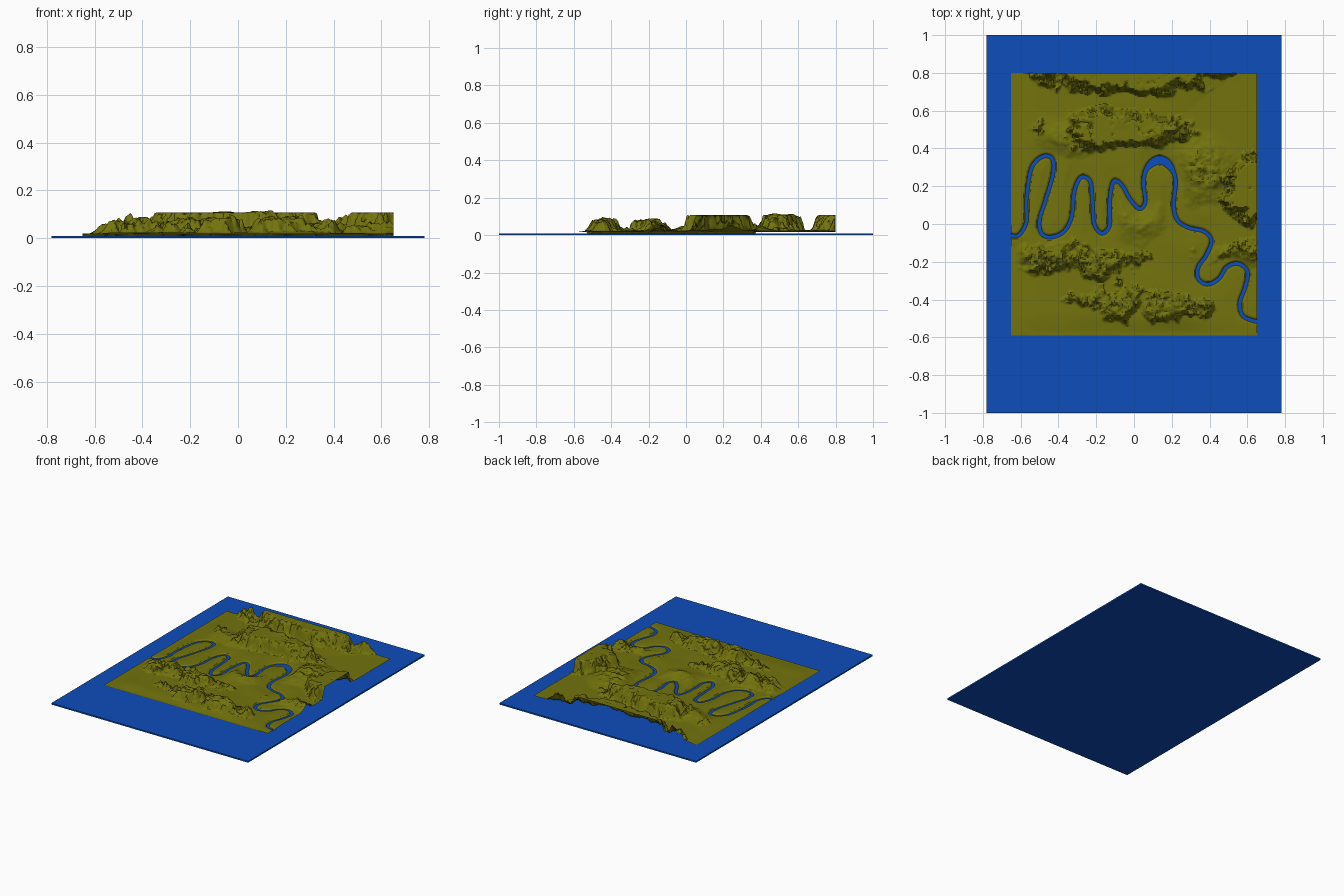
import bpy, bmesh, math
from mathutils import Vector, noise, kdtree

cube = bpy.data.objects.get("Cube")
if cube:
    bpy.data.objects.remove(cube, do_unlink=True)


def make_material(name, colour):
    mat = bpy.data.materials.new(name)
    mat.use_nodes = True
    mat.diffuse_color = colour
    mat.node_tree.nodes["Principled BSDF"].inputs["Base Color"].default_value = colour
    return mat


def add_object(name, bm, mat):
    mesh = bpy.data.meshes.new(name)
    bm.to_mesh(mesh)
    bm.free()
    mesh.materials.append(mat)
    obj = bpy.data.objects.new(name, mesh)
    bpy.context.collection.objects.link(obj)
    return obj


def smoothstep(low, high, value):
    t = min(max((value - low) / (high - low), 0), 1)
    return t * t * (3 - 2 * t)


def rough(x, y, scale, octaves=4):
    return noise.fractal(Vector((x * scale, y * scale, 3)), 0.8, 2.1, octaves)


def spline(points, steps=14):
    """Smooth curve through the points."""
    pts = [points[0]] + points + [points[-1]]
    for a, b, c, d in zip(pts, pts[1:], pts[2:], pts[3:]):
        for i in range(steps):
            t = i / steps
            yield 0.5 * (2 * b + (c - a) * t + (2 * a - 5 * b + 4 * c - d) * t * t
                         + (3 * b - a - 3 * c + d) * t ** 3)
    yield points[-1]


# River course, in hundredths of a unit, from the west edge to the east edge
COURSE = [
    (-66, -6), (-61, -6), (-57, 1), (-57, 12), (-55, 27), (-52, 33), (-47, 36), (-43, 34),
    (-43, 26), (-47, 12), (-50, 2), (-49, -5), (-44, -7), (-37, -4), (-33, 4), (-32, 15),
    (-30, 22), (-27, 25), (-23, 22), (-22, 12), (-21, 0), (-17, -5), (-13, -1), (-13, 9),
    (-12, 19), (-10, 23), (-6, 20), (-2, 13), (3, 8), (6, 12), (5, 22), (7, 30),
    (13, 34), (19, 31), (22, 23), (21, 10), (23, 2), (29, -2), (37, -4), (41, -9),
    (38, -17), (34, -23), (34, -29), (39, -32), (45, -29), (49, -23), (55, -21),
    (60, -25), (59, -33), (56, -42), (58, -49), (66, -52)]
river = list(spline([Vector((x, y, 0)) / 100 for x, y in COURSE]))
tree = kdtree.KDTree(len(river))
for i, p in enumerate(river):
    tree.insert(p, i)
tree.balance()

# Hills: centre x, y, radius x, y, height, slope width, raggedness
HILLS = [
    (-.06, .50, .30, .09, .090, .035, .05),   # central mesa
    (-.02, .84, .46, .13, .090, .035, .05),   # back ridge
    (.66, .18, .19, .14, .092, .040, .07),    # east mesa
    (.62, -.15, .16, .04, .055, .030, .05),   # east spur
    (-.42, -.17, .16, .06, .062, .035, .06),  # southwest ridge
    (-.20, -.21, .13, .05, .055, .030, .06),
    (-.06, -.41, .14, .06, .060, .035, .06),  # south ridge
    (.18, -.44, .15, .06, .060, .035, .06),
    (.00, .03, .14, .08, .030, .080, .03),    # low ground between the bends
    (.36, .28, .13, .14, .035, .080, .03),
    (-.36, .46, .10, .07, .030, .070, .03),
]


def height(x, y):
    ground = 0.022 + 0.010 * rough(x, y, 3, 2)
    warp = rough(x, y, 9)
    for cx, cy, rx, ry, top, soft, ragged in HILLS:
        reach = math.hypot((x - cx) / rx, (y - cy) / ry)
        inside = (1 - reach) * min(rx, ry) + ragged * warp
        ground = max(ground, 0.022 + top * smoothstep(-soft, soft, inside))
    # Gullies on the slopes, flat tops on the mesas
    slope = smoothstep(0.035, 0.06, ground)
    ground += slope * 0.016 * rough(x + 5, y, 22)
    ground = min(ground, 0.107 + 0.008 * smoothstep(0.1, 0.5, rough(x, y, 5, 2)) * (abs(x) < 0.15))
    # Fade to the shore on the west and south sides
    shore = smoothstep(-0.66, -0.50, x) * smoothstep(-0.61, -0.48, y)
    ground = 0.015 + (max(ground, 0.016) - 0.015) * shore
    # Carve the river bed below the water level
    dist = tree.find(Vector((x, y, 0)))[2]
    wide = 0.010 + 0.014 * smoothstep(0.10, 0.02, math.hypot(x - 0.14, y - 0.32)) \
        if math.hypot(x - 0.14, y - 0.32) < 0.1 else 0.010
    bank = smoothstep(wide - 0.006, wide + 0.008, dist)
    valley = smoothstep(wide, 0.10, dist)
    low = 0.004 + 0.015 * bank
    return low + max(ground - low, -0.002) * valley


water_mat = make_material("water blue", (0.004, 0.075, 0.50, 1))
land_mat = make_material("olive land", (0.17, 0.17, 0.004, 1))

# Water plate under the land
bm = bmesh.new()
bmesh.ops.create_cube(bm, size=1)
bmesh.ops.scale(bm, vec=(1.56, 2, 0.01), verts=bm.verts)
bmesh.ops.translate(bm, vec=(0, 0, 0.005), verts=bm.verts)
add_object("water_plate", bm, water_mat)

# Land sheet shaped by the height rule
bm = bmesh.new()
bmesh.ops.create_grid(bm, x_segments=216, y_segments=232, size=1)
for v in bm.verts:
    v.co.x *= 0.65
    v.co.y = 0.105 + v.co.y * 0.695
    v.co.z = height(v.co.x, v.co.y)
land = add_object("land", bm, land_mat)
bpy.context.view_layer.objects.active = land
land.select_set(True)
bpy.ops.object.shade_smooth_by_angle(angle=math.radians(40))
